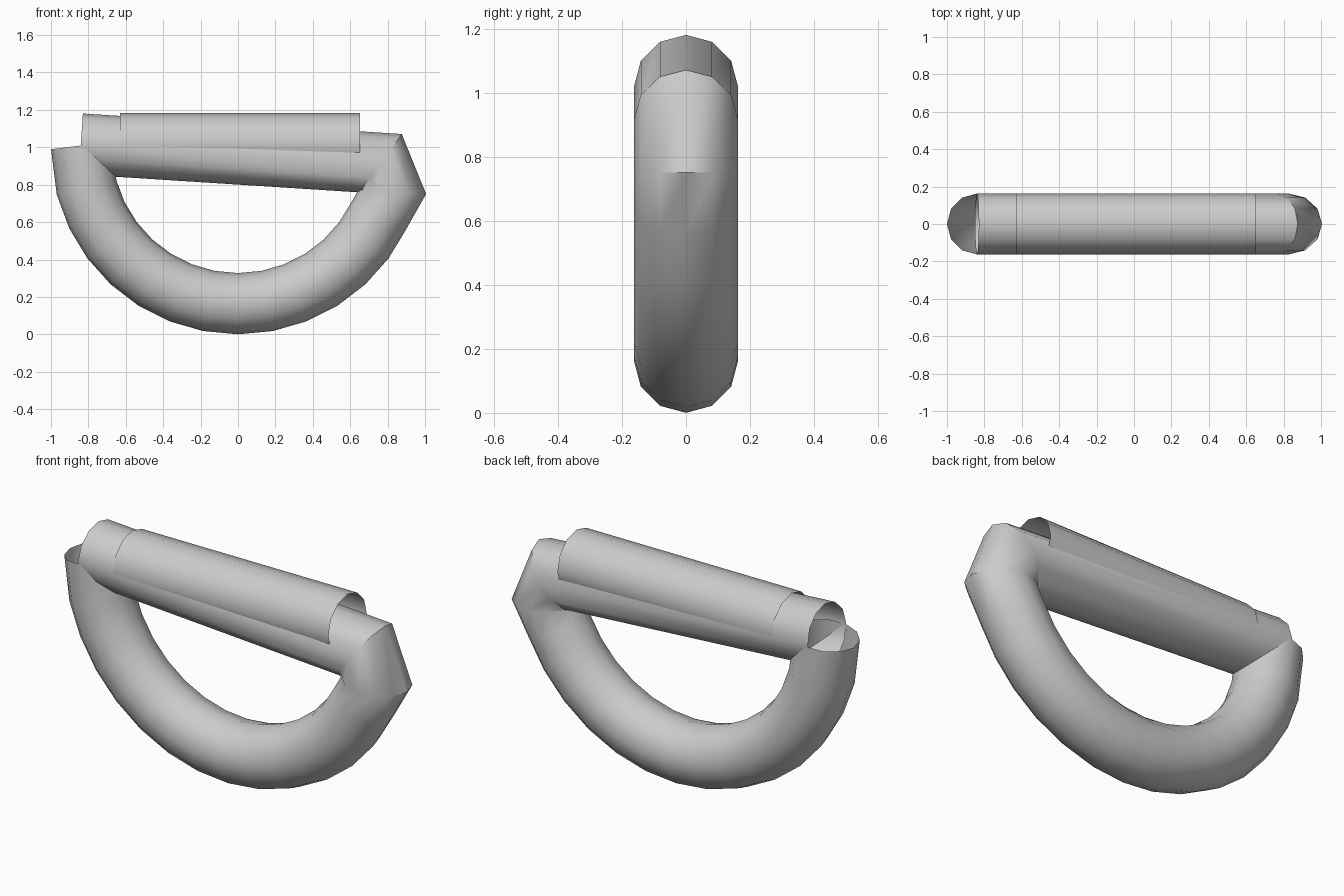
import bpy, bmesh, math
from mathutils import Vector

if "Cube" in bpy.data.objects:
    bpy.data.objects.remove(bpy.data.objects["Cube"])

R = 0.163      # tube radius
SIDES = 12


def tube(name, path):
    """Open 12-sided tube swept along an x/z path with mitred joints."""
    pts = [Vector((x, 0, z)) for x, z in path]
    dirs = [(b - a).normalized() for a, b in zip(pts, pts[1:])]
    bm = bmesh.new()
    rings = []
    for i, p in enumerate(pts):
        d0, d1 = dirs[max(i - 1, 0)], dirs[min(i, len(dirs) - 1)]
        t = (d0 + d1).normalized()
        out = Vector((t.z, 0, -t.x))          # in-plane side of the ring
        stretch = R / t.dot(d0)               # mitre widening
        ring = []
        for k in range(SIDES):
            a = 2 * math.pi * k / SIDES
            ring.append(bm.verts.new(p + out * stretch * math.cos(a)
                                     + Vector((0, R * math.sin(a), 0))))
        rings.append(ring)
    for a, b in zip(rings, rings[1:]):
        for k in range(SIDES):
            n = (k + 1) % SIDES
            bm.faces.new((a[k], a[n], b[n], b[k]))
    bmesh.ops.recalc_face_normals(bm, faces=bm.faces)
    me = bpy.data.meshes.new(name)
    bm.to_mesh(me)
    bm.free()
    ob = bpy.data.objects.new(name, me)
    bpy.context.collection.objects.link(ob)
    bpy.ops.object.select_all(action='DESELECT')
    ob.select_set(True)
    bpy.context.view_layer.objects.active = ob
    bpy.ops.object.shade_smooth_by_angle(angle=math.radians(40))
    return ob


# half-round bow that bends at the right into the sloping straight bar
RAD = 0.838
path = [(-RAD, 1.01)]
for i in range(14):
    a = math.radians(195 + i * 150 / 14)
    path.append((RAD * math.cos(a), 1.002 + RAD * math.sin(a)))
path += [(0.825, 0.762), (0.763, 0.915), (-0.84, 1.018)]
tube("bow_and_bar", path)

# level sleeve overlapping the bar, open at both ends
tube("sleeve", [(-0.63, 1.02), (0.652, 1.02)])
